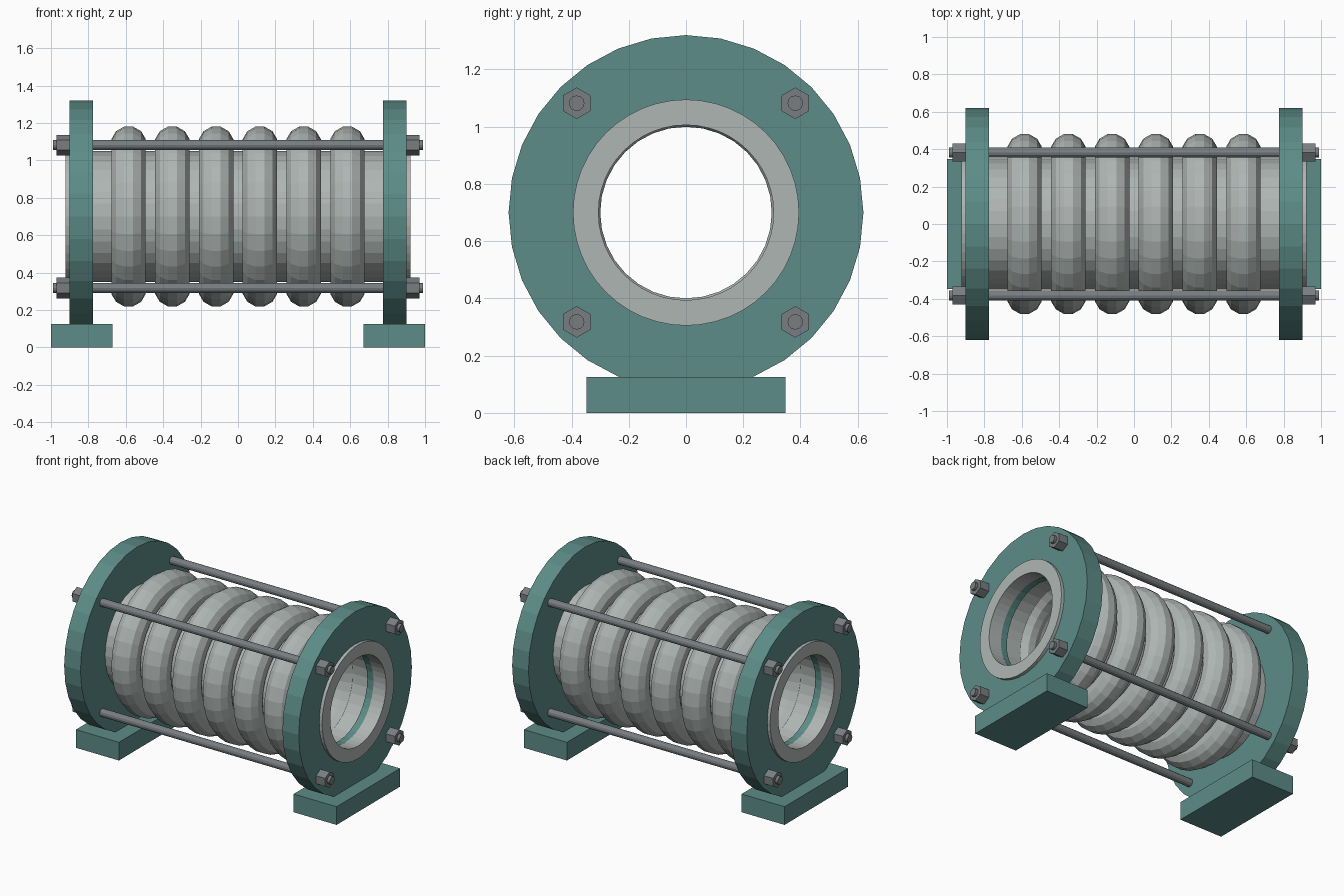
import bpy, bmesh
from math import sin, cos, pi

cube = bpy.data.objects.get("Cube")
if cube:
    bpy.data.objects.remove(cube, do_unlink=True)

AXIS_Z = 0.70
BOLT = 0.382


def material(name, rgb):
    m = bpy.data.materials.new(name)
    m.use_nodes = True
    m.diffuse_color = (*rgb, 1)
    m.node_tree.nodes["Principled BSDF"].inputs["Base Color"].default_value = (*rgb, 1)
    return m


teal = material("teal_paint", (0.107, 0.262, 0.242))
steel = material("pale_steel", (0.43, 0.468, 0.456))
dark = material("dark_steel", (0.19, 0.208, 0.216))


def finish(name, bm, mat):
    bmesh.ops.recalc_face_normals(bm, faces=bm.faces)
    mesh = bpy.data.meshes.new(name)
    bm.to_mesh(mesh)
    bm.free()
    mesh.materials.append(mat)
    ob = bpy.data.objects.new(name, mesh)
    bpy.context.collection.objects.link(ob)
    return ob


def lathe(name, profile, mat, segs=32):
    """Spin a closed (x, radius) profile around the pipe axis."""
    bm = bmesh.new()
    rings = []
    for i in range(segs):
        a = 2 * pi * i / segs
        rings.append([bm.verts.new((x, r * sin(a), AXIS_Z + r * cos(a))) for x, r in profile])
    n = len(profile)
    for i in range(segs):
        p, q = rings[i], rings[(i + 1) % segs]
        for j in range(n):
            k = (j + 1) % n
            bm.faces.new((p[j], p[k], q[k], q[j]))
    return finish(name, bm, mat)


def sleeve(name, x0, x1, inner, outer, mat, segs=32):
    return lathe(name, [(x0, inner), (x1, inner), (x1, outer), (x0, outer)], mat, segs)


def prism(name, x0, x1, y, z, radius, sides, mat):
    """Solid bar along x with a corner pointing up."""
    bm = bmesh.new()
    ends = []
    for x in (x0, x1):
        ends.append([bm.verts.new((x, y + radius * sin(2 * pi * i / sides),
                                   z + radius * cos(2 * pi * i / sides)))
                     for i in range(sides)])
        bm.faces.new(ends[-1])
    a, b = ends
    for i in range(sides):
        k = (i + 1) % sides
        bm.faces.new((a[i], a[k], b[k], b[i]))
    return finish(name, bm, mat)


def box(name, lo, hi, mat):
    bm = bmesh.new()
    bmesh.ops.create_cube(bm, size=1)
    for v in bm.verts:
        v.co = [l if c < 0 else h for c, l, h in zip(v.co, lo, hi)]
    return finish(name, bm, mat)


# Pipe core and its rounded convolutions
sleeve("bellows_pipe", -0.785, 0.785, 0.325, 0.35, steel)
for i in range(6):
    cx = (i - 2.5) * 0.234
    ring = [(cx + 0.095 * sin((j + 0.5) * pi / 6), 0.39 + 0.0935 * cos((j + 0.5) * pi / 6))
            for j in range(12)]
    lathe(f"convolution_{i + 1}", ring, steel)

# End plates, raised sealing rings and feet
for s, side in ((-1, "right"), (1, "left")):
    sleeve(f"{side}_flange", s * 0.775, s * 0.90, 0.31, 0.62, teal)
    sleeve(f"{side}_sealing_ring", s * 0.825, s * 0.922, 0.306, 0.395, steel, 48)
    xs = sorted((s * 0.67, s * 1.0))
    box(f"{side}_foot", (xs[0], -0.348, 0), (xs[1], 0.348, 0.126), teal)

# Tie rods with a hex nut at each end
for sy, depth in ((-1, "front"), (1, "back")):
    for sz, level in ((-1, "lower"), (1, "upper")):
        y, z = sy * BOLT, AXIS_Z + sz * BOLT
        prism(f"{depth}_{level}_tie_rod", -0.99, 0.99, y, z, 0.027, 12, dark)
        for s, side in ((-1, "right"), (1, "left")):
            prism(f"{depth}_{level}_{side}_nut", s * 0.895, s * 0.97, y, z, 0.055, 6, dark)
